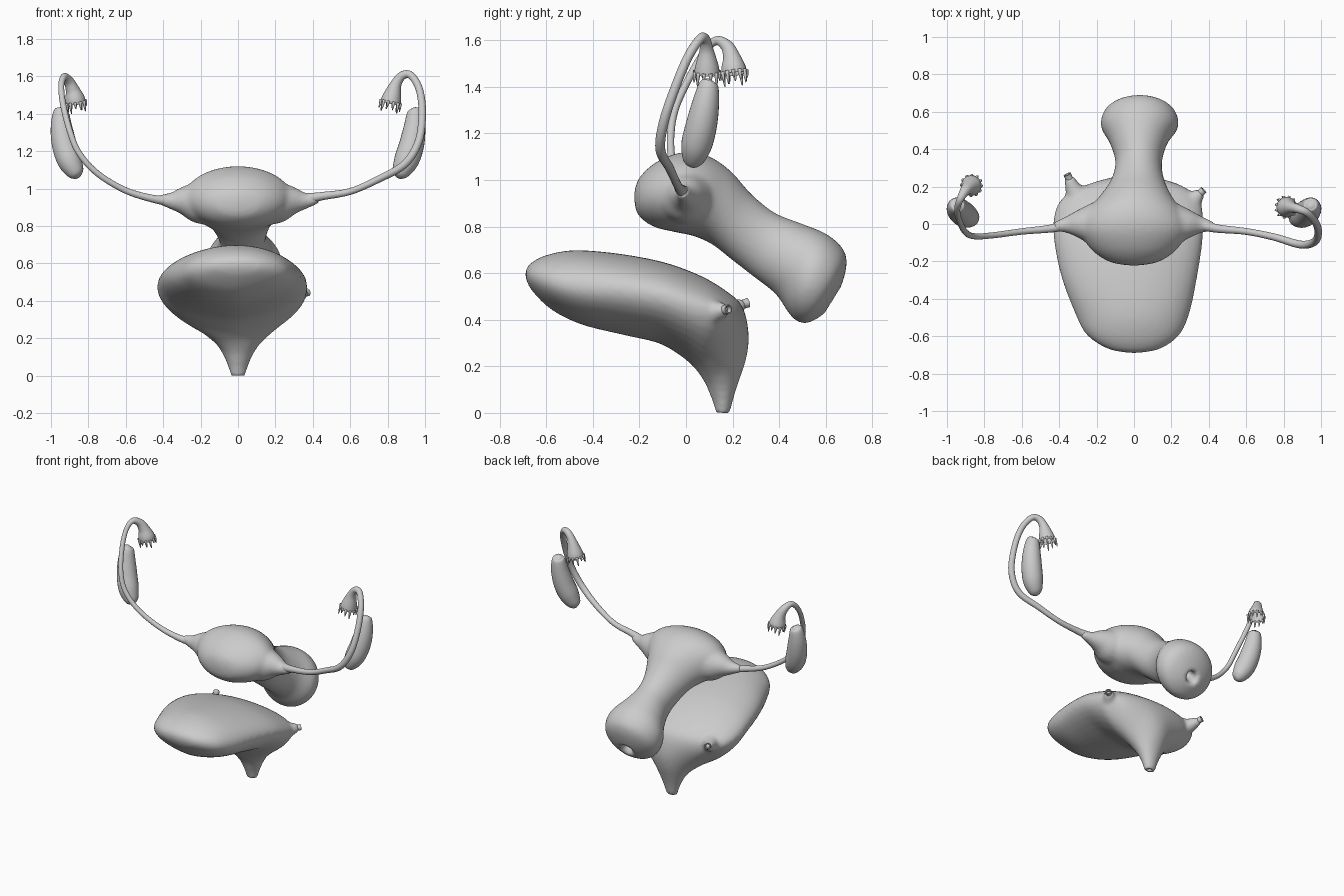
import bpy, bmesh, math
from mathutils import Vector

cube = bpy.data.objects.get("Cube")
if cube:
    bpy.data.objects.remove(cube)

grey = bpy.data.materials.new("plain_grey")
grey.use_nodes = True
COLOUR = (0.6, 0.6, 0.6, 1)
grey.diffuse_color = COLOUR
grey.node_tree.nodes["Principled BSDF"].inputs["Base Color"].default_value = COLOUR


def spline(rows, steps):
    """Catmull-Rom through rows of equal length."""
    out = []
    n = len(rows)
    for i in range(n - 1):
        a, b, c, d = (rows[min(max(i + k, 0), n - 1)] for k in (-1, 0, 1, 2))
        for s in range(steps):
            t = s / steps
            out.append([0.5 * (2 * q + (r - p) * t + (2 * p - 5 * q + 4 * r - u) * t * t
                               + (3 * q - p - 3 * r + u) * t ** 3)
                        for p, q, r, u in zip(a, b, c, d)])
    out.append(list(rows[-1]))
    return out


def skin(name, rings, caps=True):
    bm = bmesh.new()
    loops = [[bm.verts.new(p) for p in ring] for ring in rings]
    n = len(loops[0])
    for a, b in zip(loops, loops[1:]):
        for i in range(n):
            j = (i + 1) % n
            bm.faces.new((a[i], a[j], b[j], b[i]))
    if caps:
        bm.faces.new(loops[0])
        bm.faces.new(loops[-1])
    bmesh.ops.recalc_face_normals(bm, faces=bm.faces)
    for f in bm.faces:
        f.smooth = True
    me = bpy.data.meshes.new(name)
    bm.to_mesh(me)
    bm.free()
    me.materials.append(grey)
    ob = bpy.data.objects.new(name, me)
    bpy.context.collection.objects.link(ob)
    return ob


def organ(name, stations, power=1.0, sides=40):
    """Stations: top y, top z, bottom y, bottom z, half width, centre x, height of widest point."""
    rings = []
    for ty, tz, by, bz, w, cx, f in spline(stations, 5):
        top, bot = Vector((cx, ty, tz)), Vector((cx, by, bz))
        mid = bot.lerp(top, f)
        ring = []
        for i in range(sides):
            a = 2 * math.pi * i / sides
            c, s = math.cos(a), math.sin(a)
            x = math.copysign(abs(c) ** (1 if s > 0 else power), c) * w
            ring.append(mid + (top - mid if s > 0 else bot - mid) * abs(s) + Vector((x, 0, 0)))
        rings.append(ring)
    return skin(name, rings)


def sweep(name, path, caps=True, sides=16, steps=6):
    """Path rows: x, y, z, radius."""
    pts = spline(path, steps)
    pos = [Vector(p[:3]) for p in pts]
    rings, side, last = [], None, None
    for i, p in enumerate(pts):
        tan = (pos[min(i + 1, len(pos) - 1)] - pos[max(i - 1, 0)]).normalized()
        side = tan.orthogonal().normalized() if side is None else last.rotation_difference(tan) @ side
        last = tan
        up = tan.cross(side)
        rings.append([pos[i] + (side * math.cos(a) + up * math.sin(a)) * p[3]
                      for a in (2 * math.pi * k / sides for k in range(sides))])
    return skin(name, rings, caps), rings


def fuse(body, others):
    """Blend overlapping pieces into one soft surface."""
    bpy.ops.object.select_all(action='DESELECT')
    for o in [body] + others:
        o.select_set(True)
    bpy.context.view_layer.objects.active = body
    bpy.ops.object.join()
    m = body.modifiers.new("blend", 'REMESH')
    m.mode, m.voxel_size, m.use_smooth_shade = 'VOXEL', 0.012, True
    s = body.modifiers.new("soften", 'SMOOTH')
    s.iterations, s.factor = 8, 0.5


# Uterus with cervix and its central opening
uterus = organ("uterus", [
    (-.222, .95, -.222, .91, .02, 0, .5), (-.20, 1.01, -.205, .85, .13, 0, .5),
    (-.13, 1.075, -.14, .80, .23, 0, .5), (-.02, 1.118, -.04, .775, .29, 0, .5),
    (.09, 1.105, .03, .76, .26, 0, .5), (.19, 1.04, .11, .725, .19, .01, .5),
    (.28, .94, .20, .655, .14, .02, .5), (.38, .86, .29, .585, .125, .025, .5),
    (.49, .815, .385, .51, .155, .025, .5), (.60, .77, .44, .43, .205, .03, .5),
    (.67, .71, .475, .395, .20, .03, .5), (.69, .65, .52, .385, .165, .03, .5),
    (.675, .57, .585, .42, .09, .03, .5), (.645, .52, .60, .45, .04, .03, .5),
    (.575, .58, .54, .53, .032, .03, .5)])
horns = [sweep("uterine_horn", [(s * .12, 0, .93, .13), (s * .22, 0, .93, .115),
                                (s * .29, 0, .935, .08), (s * .36, -.005, .935, .045),
                                (s * .43, -.015, .945, .024)])[0] for s in (-1, 1)]
fuse(uterus, horns)

# Bladder, narrowing to the neck below
bladder = organ("bladder", [
    (-.69, .605, -.69, .585, .02, 0, .5), (-.67, .64, -.665, .53, .14, 0, .5),
    (-.60, .677, -.58, .445, .25, -.005, .5), (-.48, .698, -.45, .38, .31, -.01, .5),
    (-.30, .685, -.27, .335, .362, -.025, .55), (-.10, .648, -.12, .30, .395, -.03, .58),
    (.06, .59, -.03, .25, .40, -.03, .62), (.17, .525, .03, .20, .37, -.02, .70),
    (.24, .46, .065, .155, .27, -.005, .72), (.268, .35, .09, .11, .155, 0, .6),
    (.26, .24, .105, .07, .095, 0, .5), (.215, .10, .12, .03, .058, 0, .5),
    (.187, 0, .127, 0, .037, 0, .5), (.172, 0, .142, 0, .02, 0, .5),
    (.172, .05, .142, .05, .02, 0, .5)], power=1.3)
ureter_paths = {"right": [(-.27, .09, .43, .09), (-.32, .18, .445, .05), (-.35, .25, .468, .025)],
                "left": [(.26, .06, .42, .09), (.32, .13, .435, .05), (.36, .17, .443, .026)]}
fuse(bladder, [sweep("ureter_root", p)[0] for p in ureter_paths.values()])
for side, p in ureter_paths.items():
    a, b = Vector(p[1][:3]), Vector(p[2][:3])
    tip = b + (b - a).normalized() * .018
    stub, _ = sweep(side + "_ureter_stub", [(*a, .022), (*b, .02), (*tip, .021)], caps=False)
    stub.modifiers.new("wall", 'SOLIDIFY').thickness = .006

# Tubes that end in a flared bell with a fringe
tubes = {
    "right": [(-.36, -.005, .935, .03), (-.45, -.025, .945, .021), (-.60, -.04, .99, .017),
              (-.75, -.06, 1.08, .016), (-.85, -.066, 1.19, .016), (-.90, -.045, 1.31, .016),
              (-.935, .02, 1.45, .016), (-.945, .08, 1.55, .016), (-.93, .13, 1.598, .019),
              (-.905, .175, 1.575, .027), (-.885, .195, 1.53, .037),
              (-.873, .203, 1.485, .052), (-.868, .207, 1.455, .054)],
    "left": [(.36, -.005, .945, .03), (.45, -.025, .96, .022), (.60, -.04, .985, .018),
             (.75, -.07, 1.05, .019), (.89, -.11, 1.13, .021), (.965, -.095, 1.25, .021),
             (.985, -.045, 1.40, .02), (.97, .01, 1.53, .02), (.925, .06, 1.605, .02),
             (.88, .08, 1.605, .023), (.845, .088, 1.56, .03),
             (.823, .09, 1.49, .05), (.815, .09, 1.455, .055)]}
for side, path in tubes.items():
    tube, rings = sweep(side + "_tube", path, caps=False, sides=24)
    tube.modifiers.new("wall", 'SOLIDIFY').thickness = .005
    rim, before = rings[-1], rings[-4]
    for i in range(0, 24, 2):
        p = rim[i]
        d = (p - before[i]).normalized()
        length = .022 + .012 * (i % 3)
        sweep(side + "_fringe", [(*(p - d * .012), .009), (*(p + d * length * .5), .006),
                                 (*(p + d * length), .002)], sides=6, steps=2)

# Ovaries
for side, s in (("right", -1), ("left", 1)):
    sweep(side + "_ovary", [
        (s * .945, .105, 1.432, .003), (s * .946, .102, 1.425, .024), (s * .947, .097, 1.405, .043),
        (s * .943, .083, 1.32, .059), (s * .927, .065, 1.23, .067), (s * .90, .045, 1.15, .066),
        (s * .87, .032, 1.09, .048), (s * .857, .028, 1.066, .026), (s * .852, .026, 1.058, .003)],
        sides=24)
